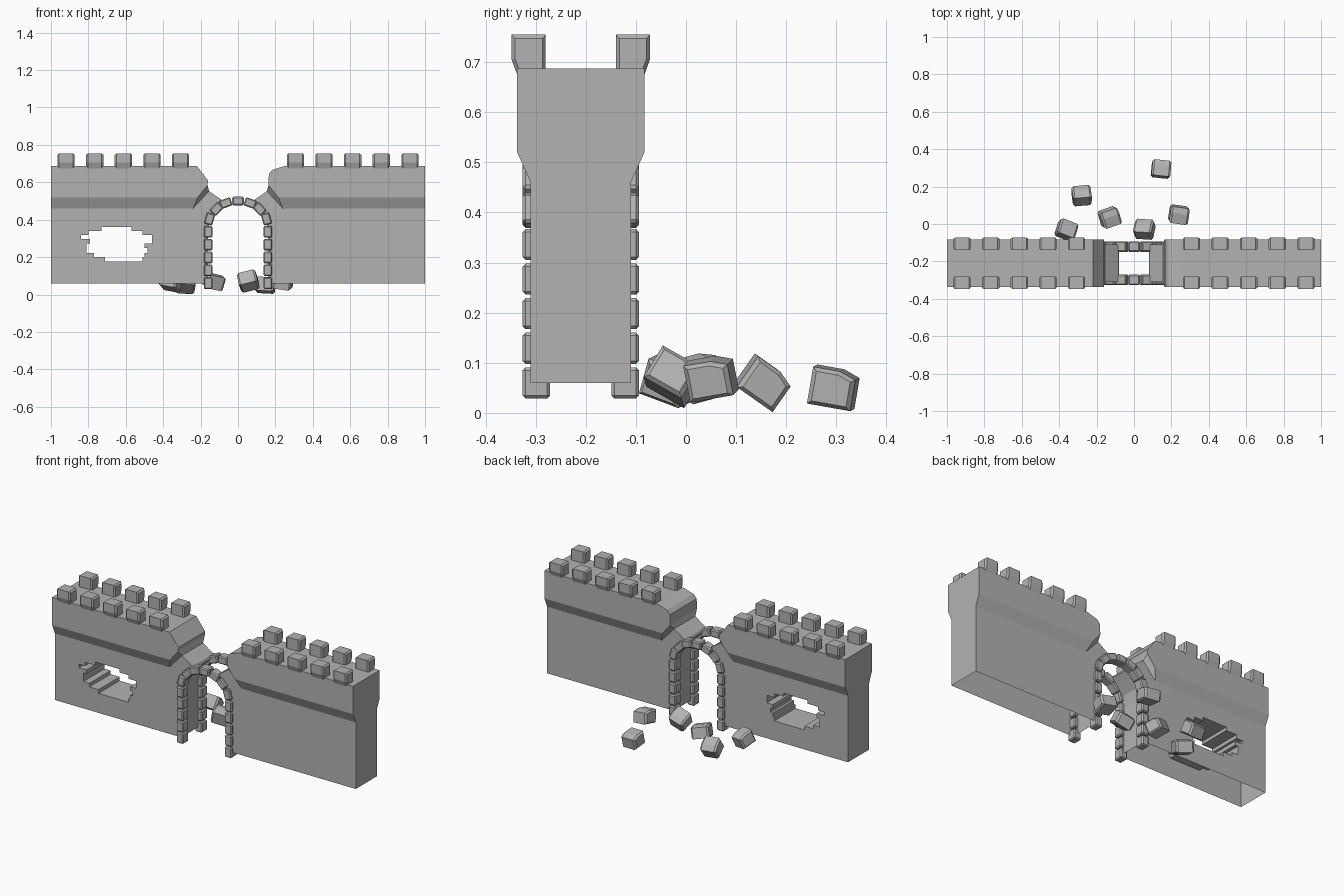
import bpy, bmesh
from math import radians
from mathutils import Matrix, Vector, Euler

if "Cube" in bpy.data.objects:
    bpy.data.objects.remove(bpy.data.objects["Cube"])

stone = bpy.data.materials.new("grey_stone")
stone.use_nodes = True
GREY = (0.45, 0.45, 0.45, 1)
stone.diffuse_color = GREY
stone.node_tree.nodes["Principled BSDF"].inputs["Base Color"].default_value = GREY

MID = -0.21            # centre line of the wall in y
THIN, WIDE = 0.1, 0.127  # half thickness below and above the ledge


def finish(bm, name):
    bmesh.ops.recalc_face_normals(bm, faces=bm.faces)
    mesh = bpy.data.meshes.new(name)
    bm.to_mesh(mesh)
    bm.free()
    mesh.materials.append(stone)
    ob = bpy.data.objects.new(name, mesh)
    bpy.context.collection.objects.link(ob)
    return ob


def prism(name, outline, lo, hi):
    """Extrude an (x, z) outline along y."""
    bm = bmesh.new()
    face = bm.faces.new([bm.verts.new((x, lo, z)) for x, z in outline])
    ext = bmesh.ops.extrude_face_region(bm, geom=[face])["geom"]
    bmesh.ops.translate(bm, vec=(0, hi - lo, 0),
                        verts=[g for g in ext if isinstance(g, bmesh.types.BMVert)])
    return finish(bm, name)


def wall(name, s, top):
    """Half of the wall: thin lower panel, sloped ledge, wide upper panel."""
    arch = [(.08, .49), (.11, .457), (.15, .404), (.16, .34), (.16, .06)]
    low = [(1, .06), (1, .46), (.24, .46), (.155, .553), (.086, .505)] + arch
    up = [(1, .52), (.215, .52), (.163, .585)] + top + [(1, .687)]
    bm = bmesh.new()
    rims = []
    for side in (-1, 1):
        L = [bm.verts.new((s * x, MID + side * THIN, z)) for x, z in low]
        U = [bm.verts.new((s * x, MID + side * WIDE, z)) for x, z in up]
        bm.faces.new(L)
        bm.faces.new(U)
        for i in range(2):
            bm.faces.new((L[i + 1], L[i + 2], U[i + 1], U[i]))
        rims.append(L[:2] + [U[0]] + U[:2:-1] + [U[2]] + L[3:])
    a, b = rims
    for i in range(len(a)):
        j = (i + 1) % len(a)
        bm.faces.new((a[i], a[j], b[j], b[i]))
    return finish(bm, name)


def open_bottom(ob):
    bm = bmesh.new()
    bm.from_mesh(ob.data)
    base = [f for f in bm.faces if all(v.co.z < 0.065 for v in f.verts)]
    bmesh.ops.delete(bm, geom=base, context="FACES_ONLY")
    bm.to_mesh(ob.data)
    bm.free()


# Wall halves with broken inner corners
right_wall = wall("right_wall", -1, [(.16, .61), (.22, .687)])
left_wall = wall("left_wall", 1, [(.165, .645), (.185, .667), (.25, .687)])

# Ragged breach through the right wall, one strip per brick course
courses = [(.36, -.73, -.57), (.34, -.80, -.51), (.318, -.84, -.46), (.297, -.79, -.46),
           (.273, -.81, -.50), (.25, -.81, -.485), (.222, -.77, -.50), (.2, -.71, -.51)]
bottoms = [c[0] for c in courses[1:]] + [.177]
left_edge, right_edge = [], []
for (z, x0, x1), zb in zip(courses, bottoms):
    for edge, x in ((left_edge, x0), (right_edge, x1)):
        if len(edge) > 1 and edge[-2][0] == x:
            edge.pop()
            edge.append((x, zb))
        else:
            edge += [(x, z), (x, zb)]
cutter = prism("breach_cutter", left_edge + right_edge[::-1], MID - .3, MID + .3)
cutter.hide_render = True
cut = right_wall.modifiers.new("breach", "BOOLEAN")
cut.operation, cut.solver, cut.object = "DIFFERENCE", "EXACT", cutter
deps = bpy.context.evaluated_depsgraph_get()
right_wall.data = bpy.data.meshes.new_from_object(right_wall.evaluated_get(deps))
right_wall.modifiers.clear()
bpy.data.objects.remove(cutter)
open_bottom(right_wall)
open_bottom(left_wall)


def block(name, matrix, size=1):
    """Battlement block: a pentagonal profile with chamfered ends."""
    profile = [(.138, .755), (.07, .755), (.07, .675), (.127, .675), (.138, .705)]
    mid = Vector((.104, .715))
    bm = bmesh.new()
    rings = []
    for x, k in ((-.046, .8), (-.037, 1), (.037, 1), (.046, .8)):
        ring = []
        for p in profile:
            q = (Vector(p) - mid) * k
            ring.append(bm.verts.new(Vector((x, q.x, q.y)) * size))
        rings.append(ring)
    bm.faces.new(rings[0])
    bm.faces.new(rings[-1])
    for a, b in zip(rings, rings[1:]):
        for i in range(5):
            j = (i + 1) % 5
            bm.faces.new((a[i], a[j], b[j], b[i]))
    bm.transform(matrix)
    return finish(bm, name)


# Battlements along both edges
for sx in (-1, 1):
    for sy in (-1, 1):
        for i in range(5):
            place = Matrix.Translation((sx * (.307 + .153 * i), MID + sy * .104, .715))
            block("battlement", place @ Matrix.Diagonal((1, sy, 1, 1)))


# Arch surround: chamfered stones on the front and back
def arch_stone(x, y, z, angle):
    bm = bmesh.new()
    bmesh.ops.create_cube(bm, size=1)
    bmesh.ops.scale(bm, vec=(.046, .055, .062), verts=bm.verts)
    bmesh.ops.bevel(bm, geom=bm.edges[:], offset=.006, segments=1, affect="EDGES")
    bm.transform(Matrix.Translation((x, y, z)) @ Matrix.Rotation(radians(angle), 4, "Y"))
    finish(bm, "arch_stone")


spots = [(.16, .06 + .069 * i, 0) for i in range(5)]
spots += [(.152, .404, 16), (.115, .457, 44), (.065, .489, 70)]
for y in (MID - .0885, MID + .0885):
    arch_stone(0, y, .5, 90)
    for x, z, angle in spots:
        for s in (-1, 1):
            arch_stone(s * x, y, z, -s * angle)

# Fallen blocks behind the gate: position, then tilt in degrees
fallen = [((.145, .295, .05), (80, 3, -6)),
          ((-.28, .155, .06), (55, 4, 5)),
          ((-.13, .035, .072), (105, 12, 20)),
          ((.055, -.025, .072), (60, -14, -4)),
          ((.24, .05, .07), (100, 8, -8)),
          ((-.36, -.03, .066), (70, 10, -22))]
for spot, tilt in fallen:
    turn = Euler([radians(a) for a in tilt]).to_matrix().to_4x4()
    block("fallen_block", Matrix.Translation(spot) @ turn, 1.1)
